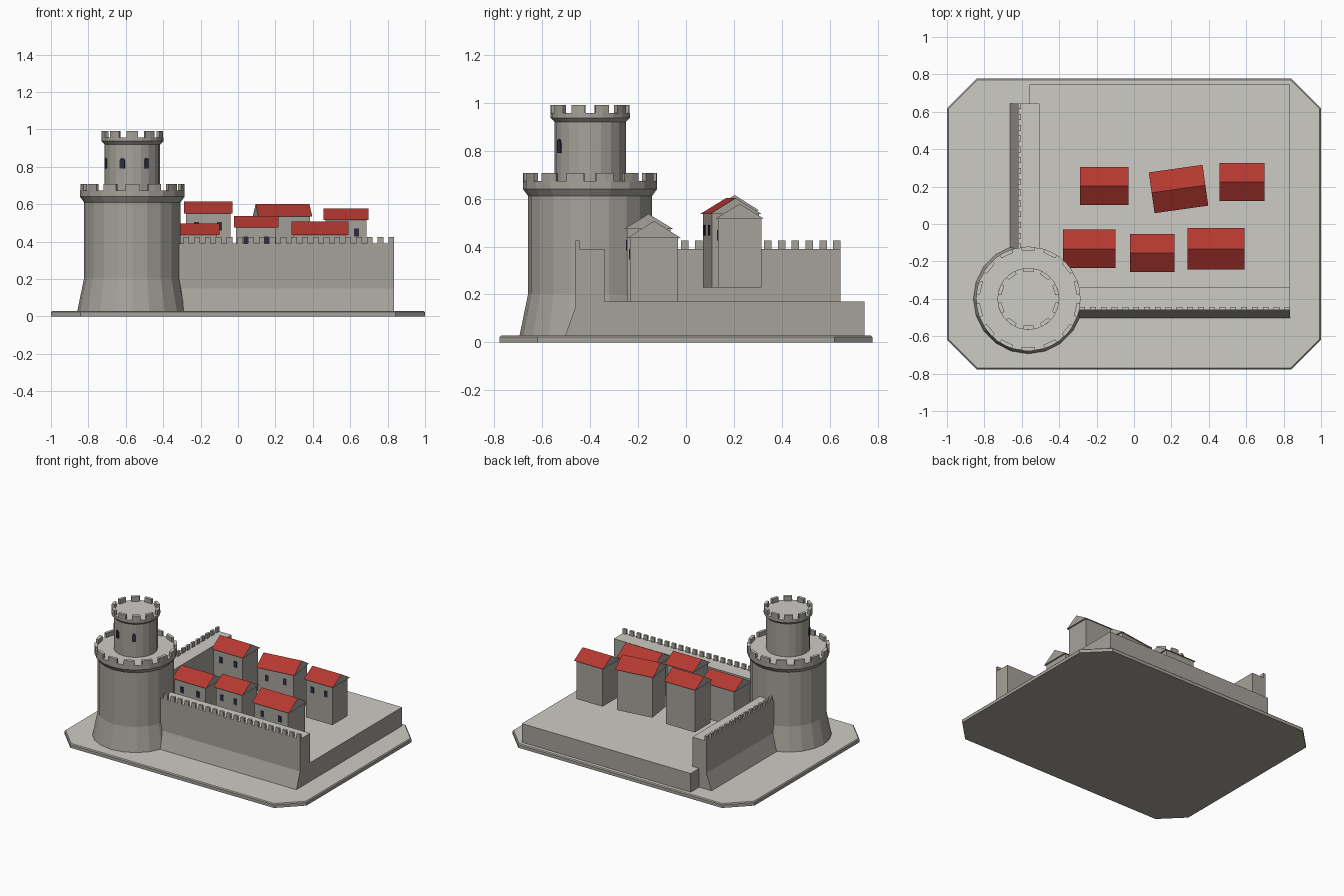
import bpy
import bmesh
import math
from mathutils import Matrix, Vector

if "Cube" in bpy.data.objects:
    bpy.data.objects.remove(bpy.data.objects["Cube"], do_unlink=True)


def material(name, rgb):
    mat = bpy.data.materials.new(name)
    mat.use_nodes = True
    mat.diffuse_color = (*rgb, 1)
    mat.node_tree.nodes["Principled BSDF"].inputs["Base Color"].default_value = (*rgb, 1)
    return mat


stone = material("stone", (0.38, 0.36, 0.325))
paving = material("paving", (0.61, 0.60, 0.56))
roof_red = material("roof_red", (0.46, 0.04, 0.03))
window_dark = material("window_dark", (0.027, 0.027, 0.055))


def finish(name, bm, mats, rule=None, matrix=None):
    """Turn a bmesh into an object, colouring faces by a rule on the normal."""
    bmesh.ops.recalc_face_normals(bm, faces=bm.faces)
    bm.normal_update()
    for face in bm.faces:
        face.material_index = rule(face.normal) if rule else 0
    if matrix:
        bm.transform(matrix)
    mesh = bpy.data.meshes.new(name)
    bm.to_mesh(mesh)
    bm.free()
    for mat in mats:
        mesh.materials.append(mat)
    obj = bpy.data.objects.new(name, mesh)
    bpy.context.collection.objects.link(obj)
    return obj


def paved_top(normal):
    return 1 if normal.z > 0.95 else 0


def prism(bm, points, axis, low, high):
    """Extrude a 2D outline along one axis."""
    def place(a, b, t):
        return {"x": (t, a, b), "y": (a, t, b), "z": (a, b, t)}[axis]
    rings = [[bm.verts.new(place(a, b, t)) for a, b in points] for t in (low, high)]
    bm.faces.new(rings[0])
    bm.faces.new(rings[1])
    for i in range(len(points)):
        j = (i + 1) % len(points)
        bm.faces.new((rings[0][i], rings[0][j], rings[1][j], rings[1][i]))


def box(bm, x0, x1, y0, y1, z0, z1):
    prism(bm, [(x0, y0), (x1, y0), (x1, y1), (x0, y1)], "z", z0, z1)


# Base plate with clipped corners and a fine top bevel
X, Y, CUT = 1.0, 0.777, 0.158
corners = [(X, Y - CUT), (X - CUT, Y), (CUT - X, Y), (-X, Y - CUT),
           (-X, CUT - Y), (CUT - X, -Y), (X - CUT, -Y), (X, CUT - Y)]
bm = bmesh.new()
prism(bm, corners, "z", 0, 0.03)
rim = [e for e in bm.edges if all(v.co.z > 0.02 for v in e.verts)]
bmesh.ops.bevel(bm, geom=rim, offset=0.007, segments=1, affect="EDGES")
finish("base_plate", bm, [stone, paving], paved_top)

# Raised courtyard
FLOOR, WALK, MERLON_TOP = 0.17, 0.39, 0.425
bm = bmesh.new()
box(bm, -0.56, 0.835, -0.34, 0.745, 0.02, FLOOR)
finish("courtyard", bm, [stone, paving], paved_top)


# Curtain walls with sloped foot and battlements along the outer edge
def curtain_wall(name, axis, outer, inner, start, end, first_merlon):
    profile = [(outer - 0.045, 0.025), (outer, 0.15), (outer, WALK),
               (inner, WALK), (inner, 0.025)]
    bm = bmesh.new()
    prism(bm, profile, axis, start, end)
    finish(name, bm, [stone, paving], paved_top)
    bm = bmesh.new()
    pos = end
    while pos > first_merlon:
        span = (pos - 0.031, pos)
        across = (outer, outer + 0.016)
        x, y = (span, across) if axis == "x" else (across, span)
        box(bm, *x, *y, WALK, MERLON_TOP)
        pos -= 0.0577
    finish(name + "_merlons", bm, [stone, paving], paved_top)


curtain_wall("front_wall", "x", -0.46, -0.34, -0.56, 0.835, -0.30)
curtain_wall("side_wall", "y", -0.62, -0.505, -0.40, 0.645, -0.15)

# Round tower and turret
TOWER = Vector((-0.565, -0.40, 0))


def lathe(name, profile, sides):
    bm = bmesh.new()
    rings = []
    for r, z in profile:
        rings.append([bm.verts.new((r * math.cos(math.tau * i / sides),
                                    r * math.sin(math.tau * i / sides), z))
                      for i in range(sides)])
    for low, high in zip(rings, rings[1:]):
        for i in range(sides):
            j = (i + 1) % sides
            bm.faces.new((low[i], low[j], high[j], high[i]))
    bm.faces.new(rings[0])
    bm.faces.new(rings[-1])
    return finish(name, bm, [stone, paving], paved_top, Matrix.Translation(TOWER))


def merlon_ring(name, radius, z0, z1, count, width):
    bm = bmesh.new()
    half = width / radius / 2
    for i in range(count):
        mid = math.tau * (i + 0.5) / count
        outline = [(r * math.cos(mid + a), r * math.sin(mid + a))
                   for r, a in ((radius, -half), (radius, 0), (radius, half),
                                (radius - 0.019, half), (radius - 0.019, -half))]
        prism(bm, outline, "z", z0, z1)
    finish(name, bm, [stone, paving], paved_top, Matrix.Translation(TOWER))


lathe("main_tower", [(0.295, 0.025), (0.258, 0.205), (0.258, 0.61),
                     (0.280, 0.64), (0.280, 0.674)], 20)
merlon_ring("main_tower_merlons", 0.279, 0.67, 0.707, 14, 0.075)
lathe("turret", [(0.149, 0.66), (0.149, 0.92), (0.166, 0.937), (0.166, 0.957)], 20)
merlon_ring("turret_merlons", 0.165, 0.953, 0.991, 10, 0.06)


# Window plates, optionally arched
def window(name, width, height, matrix, arched=False):
    w = width / 2
    outline = [(-w, 0), (w, 0)]
    if arched:
        outline += [(w * math.cos(math.pi * i / 6),
                     height - w + w * math.sin(math.pi * i / 6)) for i in range(7)]
    else:
        outline += [(w, height), (-w, height)]
    bm = bmesh.new()
    prism(bm, outline, "y", -0.004, 0.004)
    finish(name, bm, [window_dark], matrix=matrix)


for i, angle in enumerate((-72, -21, 31)):
    spin = Matrix.Rotation(math.radians(angle), 4, "Z")
    window(f"turret_window_{i + 1}", 0.027, 0.058,
           Matrix.Translation(TOWER) @ spin @ Matrix.Translation((0, -0.149, 0.79)), True)


# Gabled houses: centre x, centre y, roof length, roof depth, bottom, eave, ridge, turn
def house(name, cx, cy, length, depth, bottom, eave, ridge, turn=0):
    place = Matrix.Translation((cx, cy, 0)) @ Matrix.Rotation(math.radians(turn), 4, "Z")
    lx, ly = length / 2 - 0.011, depth / 2 - 0.011
    bm = bmesh.new()
    box(bm, -lx, lx, -ly, ly, bottom, eave + 0.004)
    finish(name + "_walls", bm, [stone], matrix=place)
    bm = bmesh.new()
    gable = [(-depth / 2, eave), (depth / 2, eave), (0, ridge)]
    prism(bm, gable, "x", -length / 2, length / 2)
    finish(name + "_roof", bm, [stone, roof_red],
           lambda n: 1 if n.z > 0.2 else 0, place)
    for side, label in ((-1, "a"), (1, "b")):
        spot = Matrix.Translation((side * length * 0.235, -ly, eave - 0.09))
        window(f"{name}_window_{label}", 0.026, 0.044, place @ spot)


BACK = 0.23
house("back_house_1", -0.16, 0.203, 0.26, 0.205, BACK, 0.55, 0.615)
house("back_house_2", 0.238, 0.187, 0.29, 0.22, BACK, 0.535, 0.602, 8)
house("back_house_3", 0.578, 0.224, 0.24, 0.203, BACK, 0.516, 0.578)
house("front_house_1", -0.24, -0.133, 0.28, 0.205, FLOOR, 0.434, 0.497)
house("front_house_2", 0.097, -0.156, 0.237, 0.203, FLOOR, 0.474, 0.536)
house("front_house_3", 0.438, -0.133, 0.303, 0.222, FLOOR, 0.436, 0.507)
